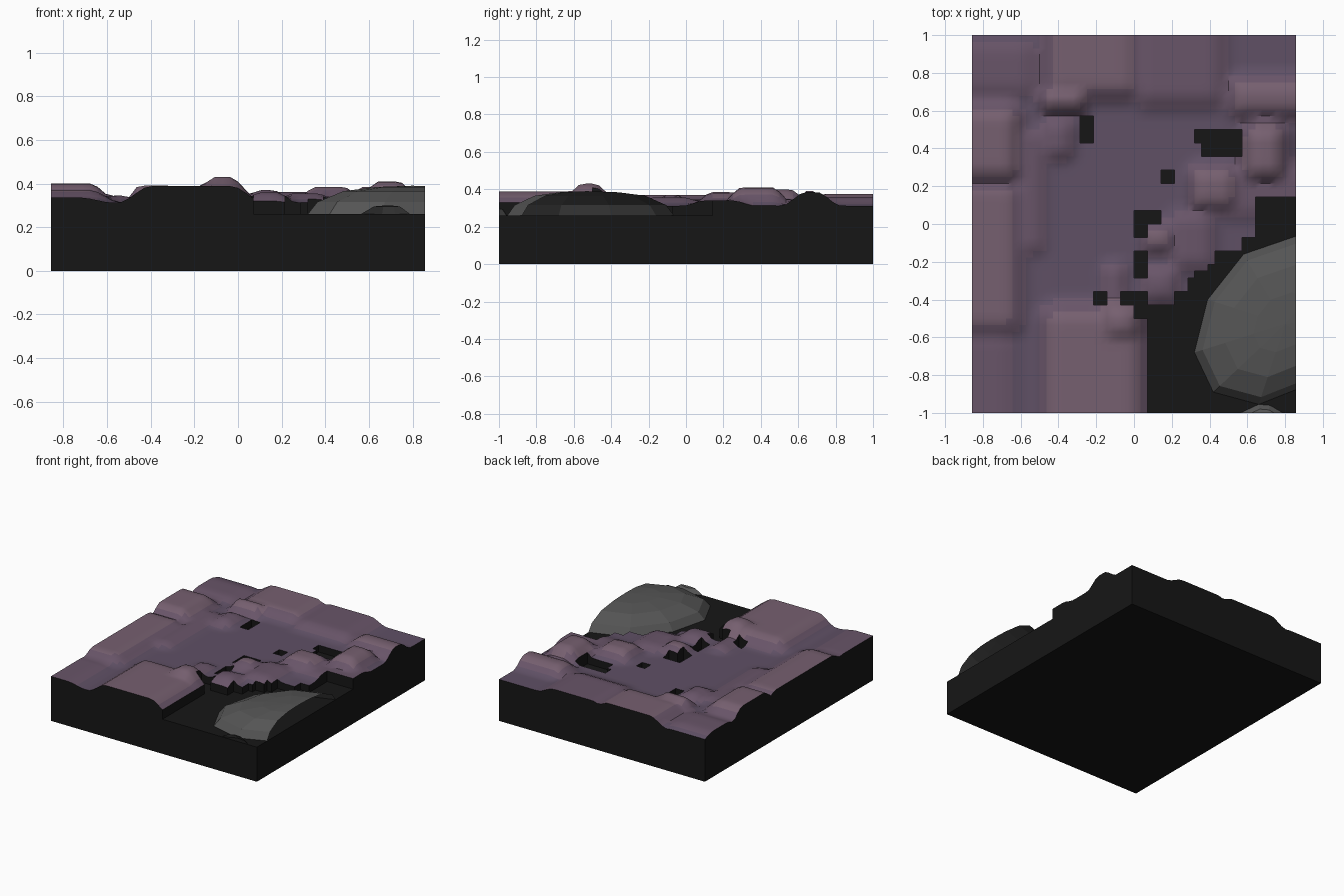
import bpy, bmesh
from mathutils import Vector

if "Cube" in bpy.data.objects:
    bpy.data.objects.remove(bpy.data.objects["Cube"])

HX, FLOOR, C = 12 / 14, 0.26, 1 / 28      # half width, pit floor height, grid cell
NX, NY = 48, 56


def mat(name, r, g, b):
    m = bpy.data.materials.new(name)
    m.diffuse_color = (r, g, b, 1)
    m.use_nodes = True
    m.node_tree.nodes["Principled BSDF"].inputs["Base Color"].default_value = m.diffuse_color
    return m


BLACK = mat("black", 0.008, 0.008, 0.008)
LOW = mat("purple_low", 0.115, 0.08, 0.13)
MID = mat("purple_mid", 0.14, 0.09, 0.14)
HIGH = mat("purple_high", 0.18, 0.115, 0.16)
GREY = mat("rock_grey", 0.09, 0.09, 0.09)


def finish(bm, name, mats):
    me = bpy.data.meshes.new(name)
    bm.to_mesh(me)
    bm.free()
    ob = bpy.data.objects.new(name, me)
    bpy.context.collection.objects.link(ob)
    for m in mats:
        me.materials.append(m)
    return ob


# Terrain mounds: x0, x1, y0, y1, height, falloff
MOUNDS = [
    (-.40, -.03, -1, -.52, .388, .15), (-.10, -.04, -.55, -.49, .43, .15),
    (-.86, -.68, .30, .55, .40, .14), (-.86, -.68, -.5, .15, .37, .15),
    (-.86, -.72, -1, -.65, .335, .15), (-.40, -.05, .74, 1, .375, .14),
    (.08, .40, .70, 1, .36, .14), (.58, .86, .64, .70, .385, .13),
    (.65, .73, .30, .46, .41, .13), (.36, .48, .14, .24, .385, .12),
    (.10, .16, -.10, -.05, .37, .10), (.26, .36, -.18, .0, .355, .12),
    (-.12, -.09, -.40, -.25, .35, .08), (.10, .18, -.36, -.28, .36, .09),
    (-.56, -.53, -.1, .45, .345, .10), (-.42, -.38, .40, .50, .36, .10),
    (-.45, -.30, .64, .68, .39, .08), (.50, .86, .1, .25, .34, .12),
    (-.86, -.60, .75, .90, .345, .14),
]


def height(x, y):
    z = .312
    for x0, x1, y0, y1, h, m in MOUNDS:
        d = Vector((max(x0 - x, 0, x - x1), max(y0 - y, 0, y - y1))).length
        t = max(0, 1 - d / m)
        z = max(z, .312 + (h - .312) * t * t * (3 - 2 * t))
    return z


# Square holes in 1/14 units, and the stepped edge of the rock pit
HOLES = [(-4, -3, 6, 8), (4.5, 8, 6, 7), (5, 8, 5, 6), (2, 3, 3, 4), (0, 1, -1, 1),
         (1, 2, 0, 1), (0, 1, -4, -2), (-3, -2, -6, -5), (-1, 1, -6, -5), (0, 1, -7, -6)]
STEPS = [(1, 9), (3, -6), (4, -5), (4.5, -4), (5.5, -3.5), (6, -3), (8, -2), (9, -1), (12, 2)]


def solid(i, j):
    x, y = (i + .5) / 2 - 12, (j + .5) / 2 - 14
    if any(a < x < b and c < y < d for a, b, c, d in HOLES):
        return False
    if x < 1:
        return True
    for end, top in STEPS:
        if x < end:
            return y > top


inside = lambda i, j: 0 <= i < NX and 0 <= j < NY
keep = {(i, j) for i in range(NX) for j in range(NY) if solid(i, j)}

# Terrain skin with black walls round every opening and edge
bm = bmesh.new()
top, low = {}, {}


def vert(store, i, j):
    if (i, j) not in store:
        x, y = -HX + i * C, -1 + j * C
        store[i, j] = bm.verts.new((x, y, height(x, y) if store is top else FLOOR))
    return store[i, j]


SIDES = [((0, 0), (1, 0), (0, -1)), ((1, 0), (1, 1), (1, 0)),
         ((1, 1), (0, 1), (0, 1)), ((0, 1), (0, 0), (-1, 0))]
for i, j in sorted(keep):
    f = bm.faces.new([vert(top, i + a, j + b) for (a, b), _, _ in SIDES])
    z = f.calc_center_median().z
    f.material_index = 1 if z < .325 else 2 if z < .362 else 3
    f.smooth = True
    for a, b, n in SIDES:
        if (i + n[0], j + n[1]) not in keep:
            p, q = (i + a[0], j + a[1]), (i + b[0], j + b[1])
            w = bm.faces.new([vert(low, *p), vert(low, *q), vert(top, *q), vert(top, *p)])
            w.material_index = 0
terrain = finish(bm, "terrain", [BLACK, LOW, MID, HIGH])
bpy.context.view_layer.objects.active = terrain
terrain.select_set(True)
bpy.ops.object.shade_smooth_by_angle(angle=.7)

# Base slab, also the pit floor
bm = bmesh.new()
bmesh.ops.create_cube(bm, size=1)
for v in bm.verts:
    v.co = (v.co.x * 2 * HX, v.co.y * 2, (v.co.z + .5) * FLOOR)
finish(bm, "base_slab", [BLACK])


# Faceted rocks: shrinking rings of an outline, trimmed at the tile edges
def rock(name, outline, centre, rings, apex):
    bm = bmesh.new()
    cx, cy = centre
    loops = [[bm.verts.new((cx + (x - cx) * s, cy + (y - cy) * s, z)) for x, y in outline]
             for s, z in rings]
    tip = bm.verts.new((cx, cy, apex))
    n = len(outline)
    for k in range(n):
        m = (k + 1) % n
        for a, b in zip(loops, loops[1:]):
            bm.faces.new((a[k], a[m], b[m], b[k]))
        bm.faces.new((loops[-1][k], loops[-1][m], tip))
    for co, no in (((HX, 0, 0), (1, 0, 0)), ((0, -1, 0), (0, -1, 0))):
        bmesh.ops.bisect_plane(bm, geom=bm.verts[:] + bm.edges[:] + bm.faces[:],
                               plane_co=co, plane_no=no, clear_outer=True)
    bmesh.ops.recalc_face_normals(bm, faces=bm.faces[:])
    finish(bm, name, [GREY])


rock("large_rock",
     [(.90, -.05), (.58, -.16), (.39, -.40), (.32, -.68), (.42, -.89), (.66, -.955),
      (.95, -.84), (1.2, -.75), (1.32, -.45), (1.15, -.12)],
     (.80, -.53), [(1, FLOOR), (.91, .315), (.66, .365), (.35, .384)], .39)
rock("small_rock",
     [(.52, -1.02), (.66, -.955), (.72, -.96), (.84, -1.03), (.85, -1.2), (.55, -1.2)],
     (.69, -1.08), [(1, FLOOR), (.8, .295)], .315)
